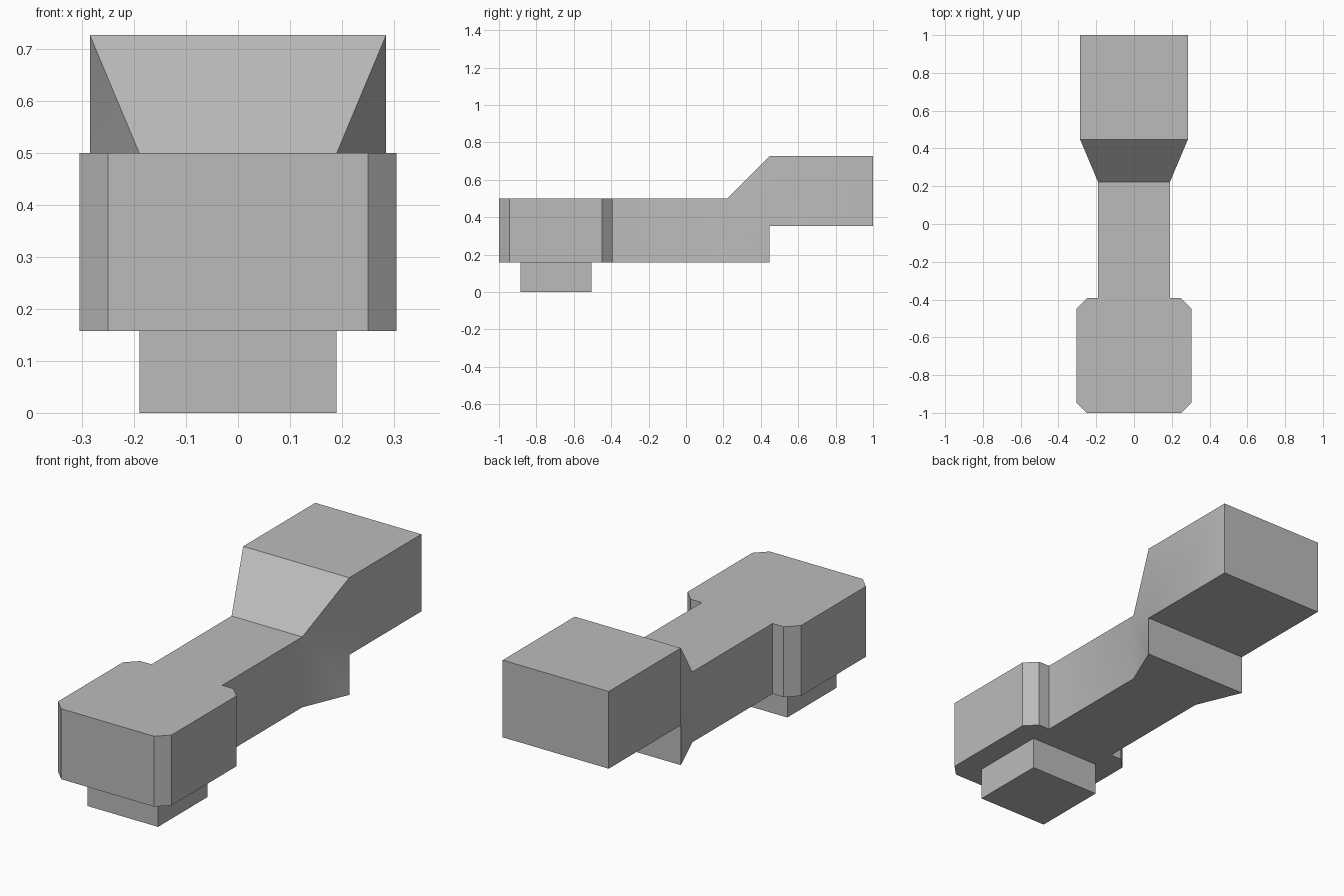
import bpy
import bmesh
import math

cube = bpy.data.objects.get("Cube")
if cube:
    bpy.data.objects.remove(cube, do_unlink=True)

# Single plain grey material
grey = bpy.data.materials.new("plain_grey")
grey.use_nodes = True
grey.diffuse_color = (0.5, 0.5, 0.5, 1)
grey.node_tree.nodes["Principled BSDF"].inputs["Base Color"].default_value = (0.5, 0.5, 0.5, 1)


def finish(name, bm):
    bmesh.ops.recalc_face_normals(bm, faces=bm.faces)
    mesh = bpy.data.meshes.new(name)
    bm.to_mesh(mesh)
    bm.free()
    mesh.materials.append(grey)
    obj = bpy.data.objects.new(name, mesh)
    bpy.context.collection.objects.link(obj)
    return obj


def prism(name, outline, z0, z1):
    """Extrude a plan outline upwards."""
    bm = bmesh.new()
    base = bm.faces.new([bm.verts.new((x, y, z0)) for x, y in outline])
    top = bmesh.ops.extrude_face_region(bm, geom=[base], use_keep_orig=True)["geom"]
    for v in top:
        if isinstance(v, bmesh.types.BMVert):
            v.co.z = z1
    return finish(name, bm)


# Head: block with chamfered corners
W, FRONT, BACK, C = 0.305, -1.0, -0.393, 0.055
half = [(W - C, FRONT), (W, FRONT + C), (W, BACK - C), (W - C, BACK)]
prism("head", half + [(-x, y) for x, y in reversed(half)], 0.158, 0.5)

# Foot: small box beneath the head
F = 0.19
prism("foot", [(-F, -0.885), (F, -0.885), (F, -0.506), (-F, -0.506)], 0, 0.158)

# Neck, flare and raised rear block: side profile with a half width per station
NECK, REAR = 0.19, 0.285
profile = [
    (NECK, BACK, 0.158), (NECK, 0.222, 0.158), (REAR, 0.447, 0.158),
    (REAR, 0.447, 0.352), (REAR, 1.0, 0.352), (REAR, 1.0, 0.727),
    (REAR, 0.447, 0.727), (NECK, 0.222, 0.5), (NECK, BACK, 0.5),
]
bm = bmesh.new()
left = [bm.verts.new(p) for p in profile]
right = [bm.verts.new((-x, y, z)) for x, y, z in profile]
for side in (left, right):
    for patch in ((0, 1, 7, 8), (1, 2, 3, 6, 7), (3, 4, 5, 6)):
        bm.faces.new([side[i] for i in patch])
for i in range(len(profile) - 1):
    bm.faces.new((left[i], left[i + 1], right[i + 1], right[i]))
arm = finish("neck_and_rear_block", bm)

# Soften only the gentle bend along the sides
bpy.ops.object.select_all(action="DESELECT")
arm.select_set(True)
bpy.context.view_layer.objects.active = arm
bpy.ops.object.shade_smooth_by_angle(angle=math.radians(30))
